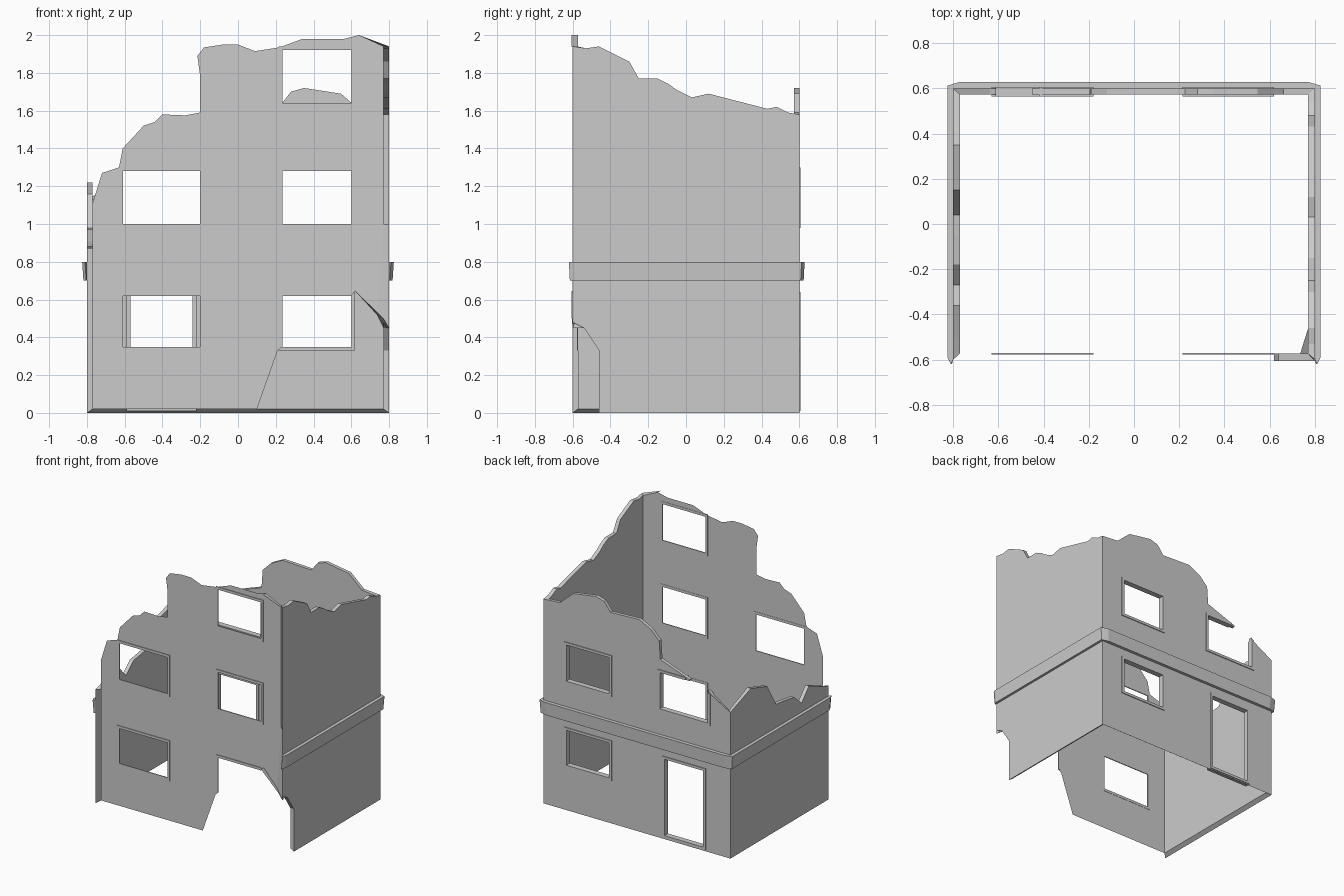
import bpy, bmesh
from mathutils import Vector
from mathutils.geometry import tessellate_polygon

if "Cube" in bpy.data.objects:
    bpy.data.objects.remove(bpy.data.objects["Cube"])

IX, IY, IZ = 0.77, 0.573, 0.02          # inner shell limits
clamp = lambda v, m: max(-m, min(m, v))


def inner(p):
    return Vector((clamp(p[0], IX), clamp(p[1], IY), max(p[2], IZ)))


def finish(name, verts, faces, fix_normals=True):
    me = bpy.data.meshes.new(name)
    me.from_pydata([tuple(v) for v in verts], [], faces)
    bm = bmesh.new()
    bm.from_mesh(me)
    bmesh.ops.remove_doubles(bm, verts=bm.verts, dist=1e-5)
    if fix_normals:
        bmesh.ops.recalc_face_normals(bm, faces=bm.faces)
    bm.to_mesh(me)
    bm.free()
    ob = bpy.data.objects.new(name, me)
    bpy.context.collection.objects.link(ob)
    return ob


def rect(x0, x1, z0, z1):
    return [(x0, z0), (x1, z0), (x1, z1), (x0, z1)]


def wall(name, outline, holes, to3d, end=None):
    """Outer sheet, plus inner sheet and broken rim when `end` (wall end coordinate) is given."""
    loops = [outline] + holes
    flat = [p for l in loops for p in l]
    tris = tessellate_polygon([[Vector((u, v, 0)) for u, v in l] for l in loops])
    outer = [Vector(to3d(u, v)) for u, v in flat]
    faces = [tuple(t) for t in tris]
    verts = list(outer)
    if end:
        n = len(outer)
        verts += [inner(p) for p in outer]
        faces += [tuple(i + n for i in reversed(t)) for t in tris]
        s = 0
        for l in loops:
            for i in range(len(l)):
                a, b = s + i, s + (i + 1) % len(l)
                at_end = abs(flat[a][0]) == end and flat[a][0] == flat[b][0]
                if not at_end:
                    faces.append((a, b, b + n, a + n))
            s += len(l)
    return finish(name, verts, faces)


def bars(name, boxes, y0, y1):
    """Window frame made of rectangular bars (x0, x1, z0, z1)."""
    verts, faces = [], []
    for b in boxes:
        n = len(verts)
        verts += [(x, y, z) for y in (y0, y1) for x, z in rect(*b)]
        faces += [tuple(n + i for i in f) for f in
                  ((0, 1, 2, 3), (7, 6, 5, 4), (0, 4, 5, 1), (1, 5, 6, 2), (2, 6, 7, 3), (3, 7, 4, 0))]
    return finish(name, verts, faces)


def frame(x0, x1, z0, z1, t=0.02):
    return [(x0 - t, x0, z0 - t, z1 + t), (x1, x1 + t, z0 - t, z1 + t),
            (x0, x1, z1, z1 + t), (x0, x1, z0 - t, z0)]


def strip(name, a, b):
    n = len(a)
    return finish(name, a + b, [(i, i + 1, i + 1 + n, i + n) for i in range(n - 1)])


L, R = (-0.61, -0.2), (0.235, 0.6)       # window columns
G, F1, F2 = (0.35, 0.62), (1.0, 1.28), (1.64, 1.92)   # window rows

# Front wall: single sheet, broken at the lower right corner
front = [(-.77, .02), (.1, .02), (.21, .33), (.235, .35), (.235, .62), (.6, .62), (.62, .645),
         (.735, .52), (.77, 1.0), (.77, 1.94), (.64, 2.0), (.56, 1.98), (.34, 1.98), (.22, 1.935),
         (.09, 1.915), (0, 1.95), (-.08, 1.95), (-.18, 1.935), (-.215, 1.89), (-.2, 1.78),
         (-.2, 1.59), (-.28, 1.575), (-.4, 1.58), (-.44, 1.54), (-.5, 1.52), (-.61, 1.40),
         (-.63, 1.30), (-.72, 1.27), (-.77, 1.11)]
front_windows = [L + G, L + F1, R + F1, R + F2]
wall("front_wall", front, [rect(*w) for w in front_windows], lambda u, v: (u, -IY, v))
for i, w in enumerate(front_windows):
    bars(f"front_window_frame_{i}", frame(*w), -.578, -.571)
bars("front_broken_frame", [(.215, .235, .35, .64), (.235, .6, .62, .64)], -.578, -.571)

# Back wall with door, windows and a window broken open at the top
back = [(-.8, 0), (.8, 0), (.8, 1.58), (.66, 1.59), (.545, 1.69), (.35, 1.72), (.28, 1.70),
        (.226, 1.63), (-.02, 1.64), (-.12, 1.59), (-.19, 1.52), (-.2, 1.38), (-.45, 1.29),
        (-.45, 1.28), (-.2, 1.28), (-.2, 1.0), (-.61, 1.0), (-.61, 1.25), (-.64, 1.22), (-.8, 1.13)]
door = (-.57, -.24, .03, .62)
back_openings = [door, R + G, R + F1]
wall("back_wall", back, [rect(*w) for w in back_openings], lambda u, v: (u, .6, v), .8)
for i, w in enumerate(back_openings):
    bars("door_frame" if w is door else f"back_window_frame_{i}", frame(*w), .563, .606)
bars("back_broken_frame", [(-.63, -.18, .98, 1.0), (-.2, -.18, 1.0, 1.3),
                           (-.63, -.61, 1.0, 1.23), (-.42, -.2, 1.28, 1.3)], .563, .606)

# Side walls
left = [(-.6, 0), (.6, 0), (.6, 1.13), (.35, 1.22), (.15, 1.16), (.04, .98), (-.05, .97),
        (-.18, .95), (-.27, .87), (-.36, .97), (-.5, .91), (-.6, .88)]
wall("left_wall", left, [], lambda u, v: (-.8, u, v), .6)
right = [(-.46, 0), (.6, 0), (.6, 1.58), (.54, 1.59), (.48, 1.62), (.43, 1.61), (.12, 1.69),
         (.03, 1.67), (-.05, 1.71), (-.09, 1.74), (-.15, 1.77), (-.25, 1.77), (-.3, 1.86),
         (-.38, 1.9), (-.46, 1.94), (-.53, 1.93), (-.6, 1.94), (-.6, .48), (-.54, .45), (-.46, .33)]
wall("right_wall", right, [], lambda u, v: (.8, u, v), .6)

# Broken edges left around the missing corner and at the peak
strip("corner_broken_edge",
      [(.62, -IY, .645), (.735, -IY, .52), (.77, -.46, .45)],
      [(.62, -.605, .645), (.77, -.605, .5), (.8, -.6, .45)])
strip("corner_bent_edge",
      [(.77, -IY, 1.0), (.735, -IY, .52)], [(.8, -.6, 1.0), (.8, -.6, .45)])
strip("peak_broken_edge",
      [(.64, -IY, 2.0), (.77, -IY, 1.94)], [(.64, -.605, 2.0), (.8, -.605, 1.94)])

# Ledge around the left, back and right sides, with chamfered corners
half = [(-.81, -.62), (-.825, -.59), (-.825, .612), (-.77, .628)]
path = half + [(-x, y) for x, y in reversed(half)]
rows = []
for z, k, out in ((.8, 1, False), (.8, 1, True), (.7, .992, True), (.7, 1, False)):
    rows.append([(x * k, y * k, z) if out else (clamp(x, .8), clamp(y, .6), z) for x, y in path])
n = len(path)
faces = [(r * n + i, r * n + i + 1, (r + 1) * n + i + 1, (r + 1) * n + i)
         for r in range(3) for i in range(n - 1)]
faces += [(0, n, 2 * n, 3 * n), (n - 1, 2 * n - 1, 3 * n - 1, 4 * n - 1)]
finish("ledge", sum(rows, []), faces)
